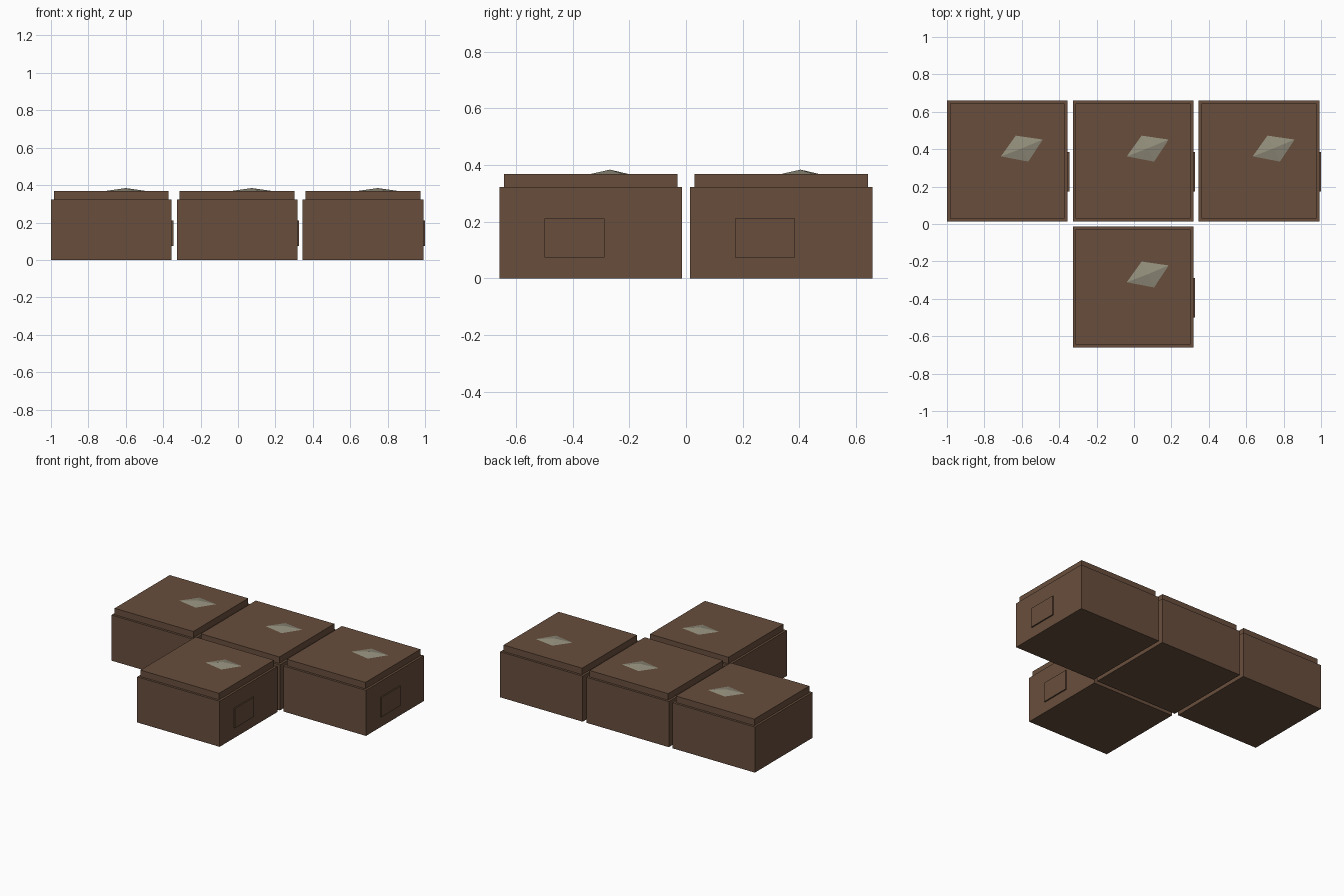
import bpy
import bmesh
from mathutils import Matrix, Vector

if "Cube" in bpy.data.objects:
    bpy.data.objects.remove(bpy.data.objects["Cube"])

SIZE, PITCH, PLATE = 0.645, 0.673, 0.009   # box width, grid spacing, plate depth
BODY_H, LID_TOP, PEAK = 0.322, 0.368, 0.384


def material(name, rgb):
    m = bpy.data.materials.new(name)
    m.diffuse_color = (*rgb, 1)
    m.use_nodes = True
    m.node_tree.nodes["Principled BSDF"].inputs["Base Color"].default_value = m.diffuse_color
    return m


brown = material("dark brown", (0.138, 0.076, 0.046))
stone = material("grey stone", (0.29, 0.27, 0.20))


def finish(name, bm, mat):
    bmesh.ops.recalc_face_normals(bm, faces=bm.faces)
    me = bpy.data.meshes.new(name)
    bm.to_mesh(me)
    bm.free()
    me.materials.append(mat)
    bpy.context.collection.objects.link(bpy.data.objects.new(name, me))


def box(name, lo, hi, mat):
    lo, hi = Vector(lo), Vector(hi)
    bm = bmesh.new()
    bmesh.ops.create_cube(bm, size=1, matrix=Matrix.Translation((lo + hi) / 2)
                          @ Matrix.Diagonal((*(hi - lo), 1)))
    finish(name, bm, mat)


def gem(name, cx, cy):
    # low, skewed four-sided pyramid lying on the lid
    rim = [(0.045, 0.136), (0.190, 0.115), (0.112, -0.003), (-0.034, 0.025)]
    bm = bmesh.new()
    base = [bm.verts.new((cx + x, cy + y, LID_TOP)) for x, y in rim]
    top = bm.verts.new((cx + 0.078, cy + 0.068, PEAK))
    bm.faces.new(base)
    for i in range(4):
        bm.faces.new((base[i], base[(i + 1) % 4], top))
    finish(name, bm, stone)


# T-shaped layout: three boxes at the back, one in front of the middle
x0, y0 = -(PLATE / 2), PITCH / 2
cells = [("left", x0 - PITCH, y0), ("middle", x0, y0),
         ("right", x0 + PITCH, y0), ("front", x0, -y0)]
for label, cx, cy in cells:
    h = SIZE / 2
    k = h - 0.0155
    box(label + "_box", (cx - h, cy - h, 0), (cx + h, cy + h, BODY_H), brown)
    box(label + "_lid", (cx - k, cy - k, BODY_H - 0.01), (cx + k, cy + k, LID_TOP), brown)
    # raised plate on the right side
    box(label + "_side_plate", (cx + h - 0.01, cy - 0.163, 0.074),
        (cx + h + PLATE, cy + 0.048, 0.212), brown)
    gem(label + "_gem", cx, cy)
